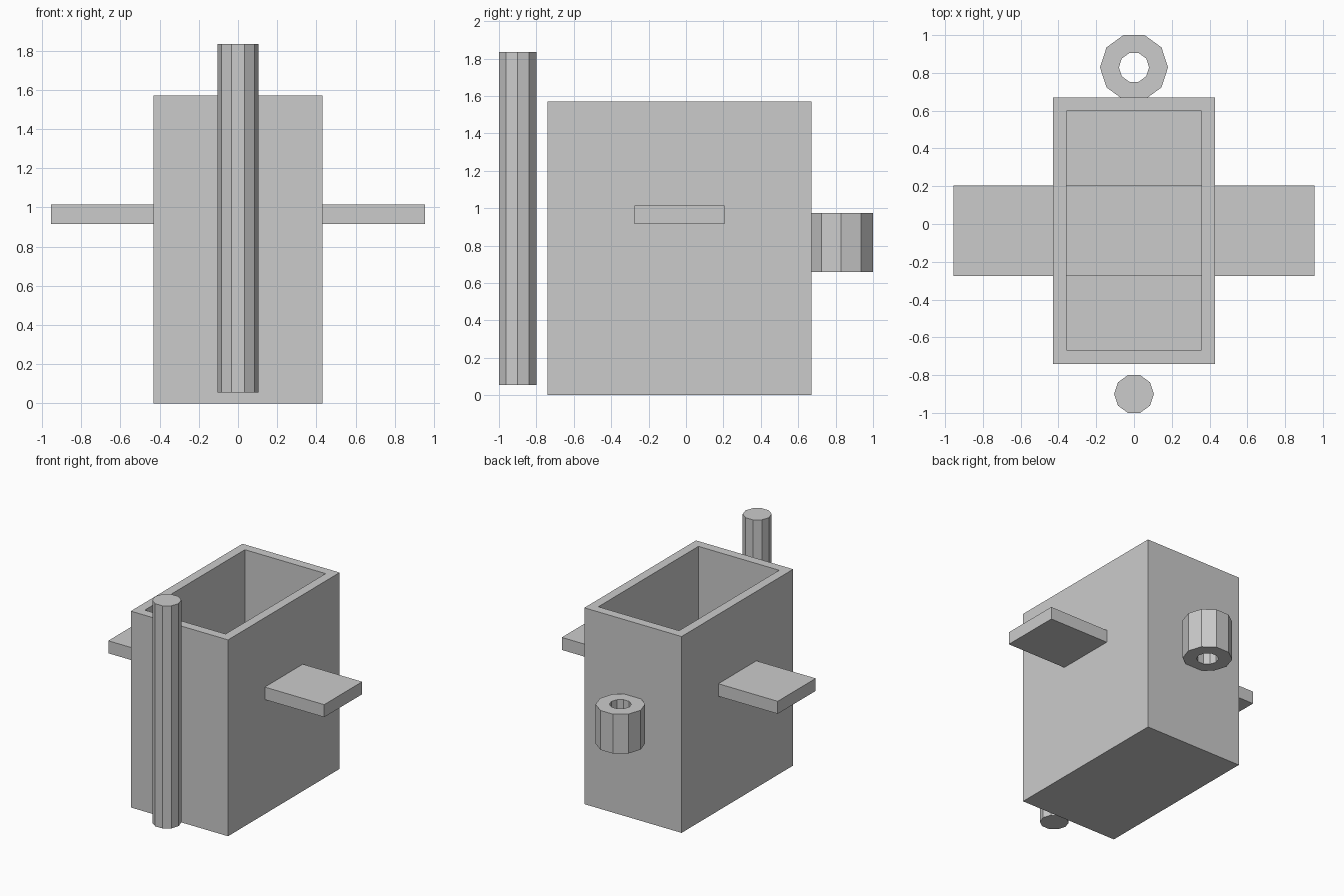
import bpy
import bmesh
from math import cos, sin, tau

cube = bpy.data.objects.get("Cube")
if cube:
    bpy.data.objects.remove(cube, do_unlink=True)

grey = bpy.data.materials.new("plain grey")
grey.use_nodes = True
grey.diffuse_color = (0.6, 0.6, 0.6, 1)
grey.node_tree.nodes["Principled BSDF"].inputs["Base Color"].default_value = (0.6, 0.6, 0.6, 1)

SIDES = 10
MID_Y = -0.035   # centre of the box and the cross bar


def finish(name, bm):
    bmesh.ops.recalc_face_normals(bm, faces=bm.faces[:])
    mesh = bpy.data.meshes.new(name)
    bm.to_mesh(mesh)
    bm.free()
    mesh.materials.append(grey)
    obj = bpy.data.objects.new(name, mesh)
    bpy.context.collection.objects.link(obj)
    return obj


def block(half_x, half_y, z0, z1):
    bm = bmesh.new()
    bmesh.ops.create_cube(bm, size=2)
    for v in bm.verts:
        v.co = (v.co.x * half_x, MID_Y + v.co.y * half_y, z1 if v.co.z > 0 else z0)
    return bm


def loop(bm, radius, y, z):
    return [bm.verts.new((radius * cos(tau * i / SIDES), y + radius * sin(tau * i / SIDES), z))
            for i in range(SIDES)]


def bridge(bm, a, b):
    for i in range(SIDES):
        j = (i + 1) % SIDES
        bm.faces.new((a[i], a[j], b[j], b[i]))


# Open-topped box: inset the top face and sink it to form the cavity
bm = block(0.43, 0.705, 0, 1.57)
top = max(bm.faces, key=lambda f: f.calc_center_median().z)
bmesh.ops.inset_region(bm, faces=[top], thickness=0.103)
floor = bmesh.ops.extrude_discrete_faces(bm, faces=[top])["faces"][0]
for v in floor.verts:
    v.co.z = 0.1
finish("open_box", bm)

# Flat bar running through both side walls
finish("cross_bar", block(0.955, 0.24, 0.915, 1.015))

# Upright pole in front
bm = bmesh.new()
low, high = (loop(bm, 0.105, -0.9, z) for z in (0.055, 1.835))
bridge(bm, low, high)
bm.faces.new(low)
bm.faces.new(high)
finish("front_pole", bm)

# Hollow socket on the back wall
bm = bmesh.new()
rings = [loop(bm, r, 0.829, z) for r, z in ((0.18, 0.66), (0.18, 0.975), (0.08, 0.975), (0.08, 0.66))]
for i in range(4):
    bridge(bm, rings[i], rings[(i + 1) % 4])
finish("back_socket", bm)
